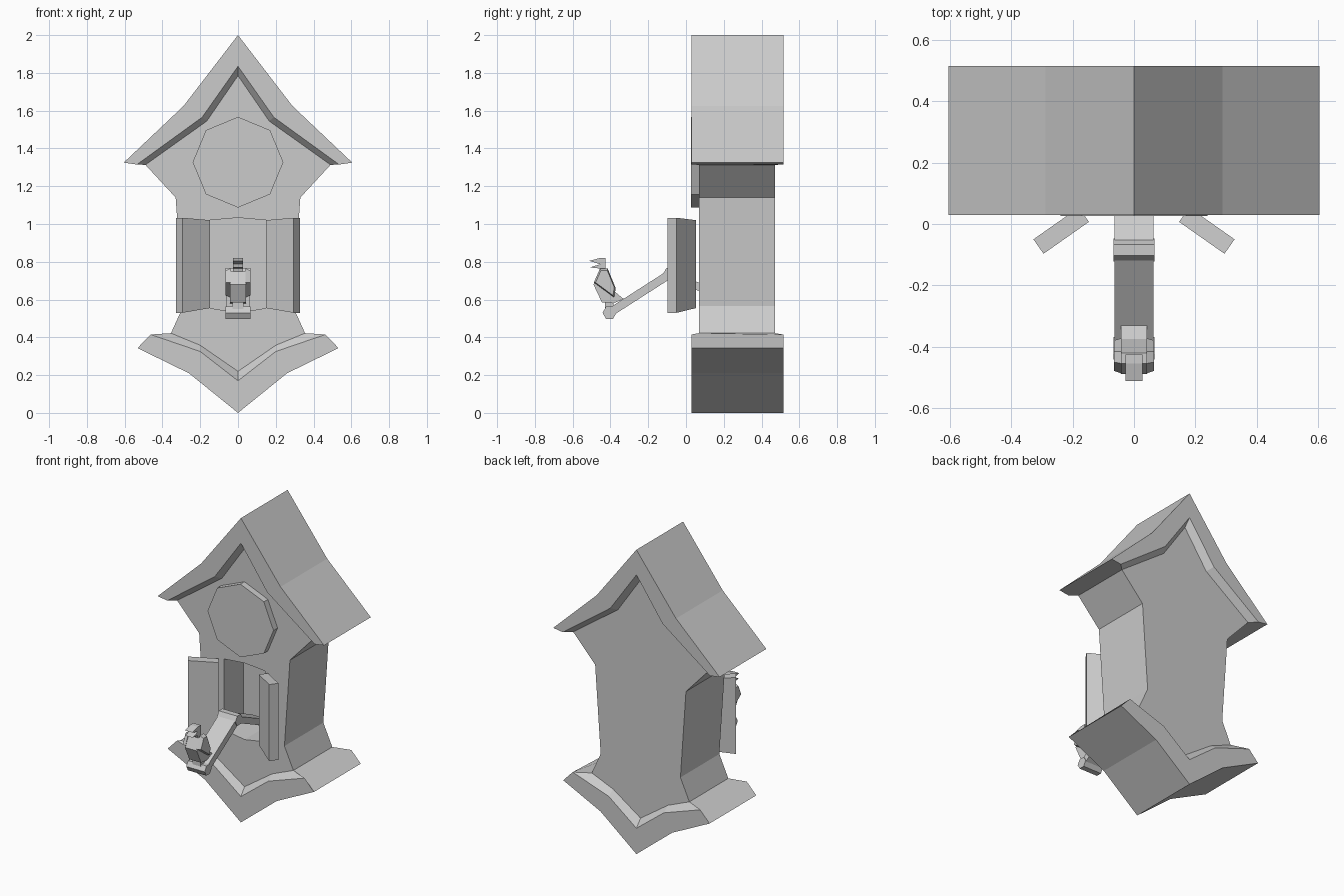
import bpy, bmesh, math

if "Cube" in bpy.data.objects:
    bpy.data.objects.remove(bpy.data.objects["Cube"])


def finish(name, bm):
    bmesh.ops.remove_doubles(bm, verts=bm.verts, dist=1e-5)
    bmesh.ops.recalc_face_normals(bm, faces=bm.faces)
    me = bpy.data.meshes.new(name)
    bm.to_mesh(me)
    bm.free()
    ob = bpy.data.objects.new(name, me)
    bpy.context.collection.objects.link(ob)
    return ob


def face(bm, pts):
    bm.faces.new([bm.verts.new(p) for p in pts])


def loft(bm, a, b):
    """Closed solid between two matching point loops."""
    n = len(a)
    face(bm, a)
    face(bm, b)
    for i in range(n):
        j = (i + 1) % n
        face(bm, [a[i], a[j], b[j], b[i]])


def prism_x(name, prof, x0, x1):
    bm = bmesh.new()
    loft(bm, [(x0, y, z) for y, z in prof], [(x1, y, z) for y, z in prof])
    return finish(name, bm)


def prism_y(name, prof, y0, y1):
    bm = bmesh.new()
    loft(bm, [(x, y0, z) for x, z in prof], [(x, y1, z) for x, z in prof])
    return finish(name, bm)


def both(half):
    """Right-hand path ending on the centre line, continued to the left."""
    return half + [(-x, z) for x, z in half[-2::-1]]


def at(path, y):
    return [(x, y, z) for x, z in path]


F, BF, BB, B = 0.03, 0.068, 0.472, 0.515   # trim and body depths

# Roof and base trim outlines: outer edge, front lip, line where the body starts
roof = [both([(0.605, 1.325), (0.288, 1.625), (0, 2.0)]),
        both([(0.535, 1.315), (0.19, 1.565), (0, 1.835)]),
        both([(0.49, 1.313), (0.165, 1.545), (0, 1.785)])]
base = [both([(0.532, 0.343), (0.26, 0.21), (0, 0.0)]),
        both([(0.463, 0.415), (0.2, 0.325), (0, 0.17)]),
        both([(0.355, 0.422), (0.2, 0.358), (0, 0.22)])]
side = [(0.33, 1.14), (0.29, 0.565)]

# Case: trim, walls, front and back as one closed shell
bm = bmesh.new()
for outer, lip, inner in (roof, base):
    rows = [at(inner, BF), at(lip, F), at(outer, F),
            at(outer, B), at(lip, B), at(inner, BB)]
    for r, s in zip(rows, rows[1:]):
        for i in range(len(r) - 1):
            face(bm, [r[i], r[i + 1], s[i + 1], s[i]])
    for end in (0, -1):
        face(bm, [r[end] for r in rows])
wall = [roof[2][0]] + side + [base[2][0]]
for s in (1, -1):
    for (x0, z0), (x1, z1) in zip(wall, wall[1:]):
        face(bm, [(s * x0, BF, z0), (s * x1, BF, z1),
                  (s * x1, BB, z1), (s * x0, BB, z0)])
outline = (roof[2] + [(-x, z) for x, z in side]
           + base[2][::-1] + side[::-1])
for y in (BF, BB):
    face(bm, at(outline, y))
case = finish("clock_case", bm)

# Doorway recess
cutter = prism_y("doorway_cutter", both([(0.148, 0.555), (0, 0.53)])
                 + both([(-0.148, 1.02), (0, 1.033)]), 0.0, 0.27)
mod = case.modifiers.new("doorway", 'BOOLEAN')
mod.operation, mod.solver, mod.object = 'DIFFERENCE', 'EXACT', cutter
bpy.context.view_layer.objects.active = case
bpy.ops.object.modifier_apply(modifier=mod.name)
bpy.data.objects.remove(cutter)

# Octagonal dial
prism_y("dial", [(0.24 * math.sin(k * math.pi / 4),
                  1.327 + 0.24 * math.cos(k * math.pi / 4))
                 for k in range(8)], 0.026, 0.08)

# Open doors, taller at the free edge
for s, name in ((1, "door_right"), (-1, "door_left")):
    plan = [(0.147, 0.007, 0.555, 1.02), (0.295, -0.097, 0.53, 1.033),
            (0.328, -0.05, 0.53, 1.033), (0.18, 0.054, 0.555, 1.02)]
    bm = bmesh.new()
    loft(bm, [(s * x, y, lo) for x, y, lo, hi in plan],
         [(s * x, y, hi) for x, y, lo, hi in plan])
    finish(name, bm)


# Folding arm: two bars with hexagonal joints
def bar(name, p, q, t):
    d = math.hypot(q[0] - p[0], q[1] - p[1])
    ny, nz = -(q[1] - p[1]) / d * t, (q[0] - p[0]) / d * t
    prism_x(name, [(p[0] + ny, p[1] + nz), (q[0] + ny, q[1] + nz),
                   (q[0] - ny, q[1] - nz), (p[0] - ny, p[1] - nz)],
            -0.063, 0.063)


elbow, tip = (-0.085, 0.735), (-0.405, 0.53)
bar("arm_front", tip, elbow, 0.022)
bar("arm_back", elbow, (0.22, 0.60), 0.02)
for name, (cy, cz) in (("arm_elbow", elbow), ("arm_tip", tip)):
    prism_x(name, [(cy + 0.037 * math.cos(k * math.pi / 3),
                    cz + 0.037 * math.sin(k * math.pi / 3))
                   for k in range(6)], -0.067, 0.067)

# Bird
prism_x("bird_legs", [(-0.43, 0.55), (-0.385, 0.55), (-0.385, 0.60),
                      (-0.43, 0.60)], -0.03, 0.03)
prism_x("bird_body", [(-0.455, 0.75), (-0.49, 0.68), (-0.445, 0.585),
                      (-0.385, 0.58), (-0.33, 0.603), (-0.375, 0.64),
                      (-0.42, 0.75)], -0.043, 0.043)
prism_x("bird_head", [(-0.455, 0.745), (-0.46, 0.765), (-0.51, 0.77),
                      (-0.455, 0.787), (-0.512, 0.805), (-0.455, 0.82),
                      (-0.425, 0.82), (-0.425, 0.745)], -0.027, 0.027)
wing = [(-0.455, 0.765), (-0.488, 0.69), (-0.38, 0.61),
        (-0.372, 0.66), (-0.415, 0.765)]
for s, name in ((1, "wing_right"), (-1, "wing_left")):
    bm = bmesh.new()
    loft(bm, [(s * 0.04, y, z) for y, z in wing],
         [(s * 0.066, -0.425 + (y + 0.425) * 0.85, 0.69 + (z - 0.69) * 0.85)
          for y, z in wing])
    finish(name, bm)
